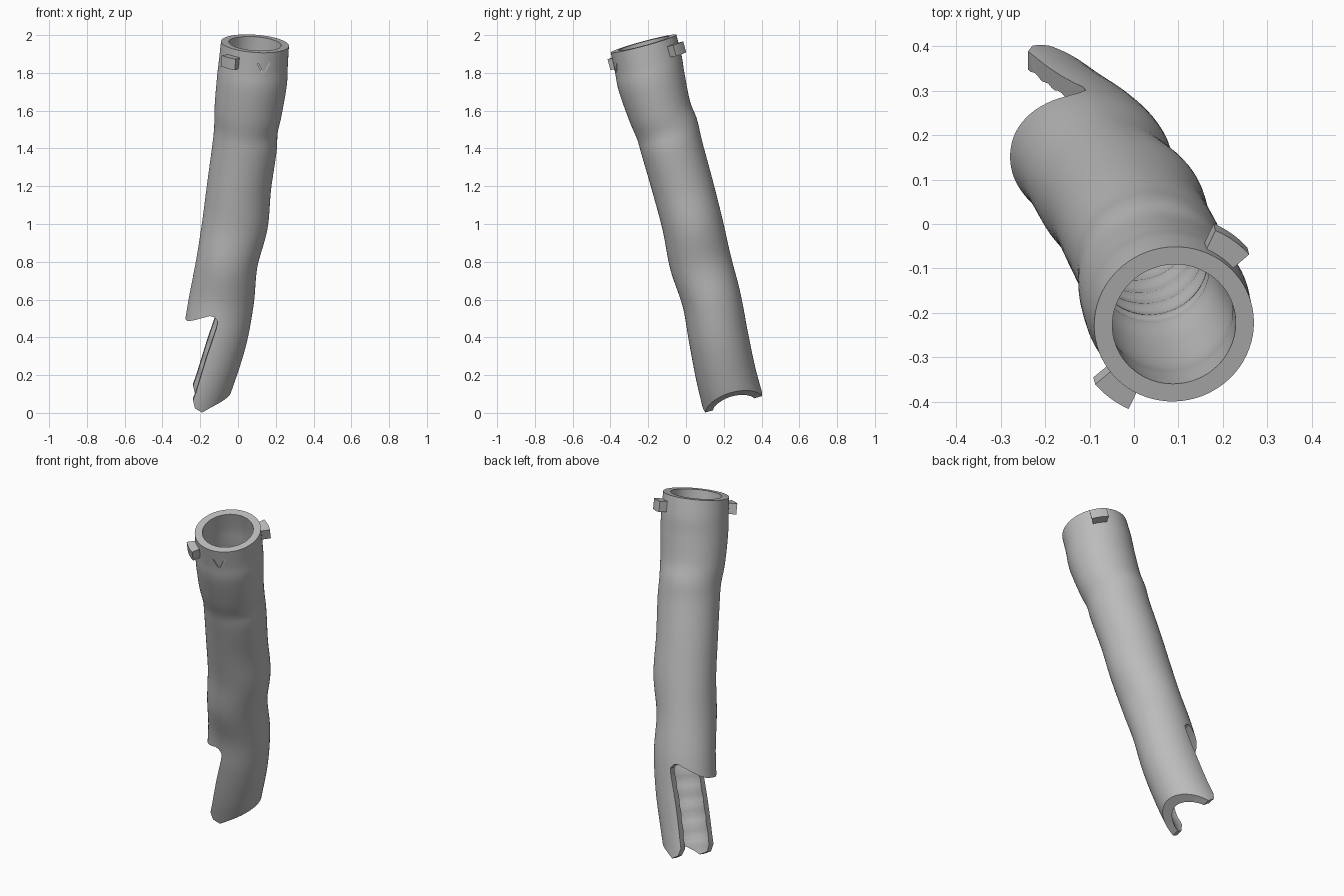
import bpy, bmesh, math
from mathutils import Vector

if "Cube" in bpy.data.objects:
    bpy.data.objects.remove(bpy.data.objects["Cube"])

grey = bpy.data.materials.new("plain_grey")
grey.use_nodes = True
COLOUR = (0.5, 0.5, 0.5, 1)
grey.diffuse_color = COLOUR
grey.node_tree.nodes["Principled BSDF"].inputs["Base Color"].default_value = COLOUR

SIDES = 72
WALL = 0.041
TOP_AXIS = Vector((0.07, -0.26, 0.96)).normalized()

# Centre line and half widths: height, centre x, centre y, half width x, half width y
STATIONS = [
    (-0.2, -0.33, 0.31, 0.17, 0.163), (0, -0.26, 0.263, 0.17, 0.163),
    (0.2, -0.185, 0.212, 0.17, 0.16), (0.4, -0.124, 0.172, 0.172, 0.158),
    (0.6, -0.087, 0.135, 0.172, 0.157), (0.8, -0.058, 0.076, 0.163, 0.164),
    (1, -0.016, 0.034, 0.174, 0.161), (1.2, 0.006, -0.018, 0.17, 0.162),
    (1.4, 0.034, -0.074, 0.171, 0.164), (1.5, 0.042, -0.1, 0.169, 0.167),
    (1.6, 0.054, -0.14, 0.179, 0.169), (1.75, 0.073, -0.182, 0.186, 0.18),
    (1.85, 0.081, -0.2, 0.183, 0.182), (1.955, 0.09, -0.225, 0.18, 0.18),
]


def station(t):
    """Smooth interpolation through the station list."""
    i = min(int(t), len(STATIONS) - 2)
    f = t - i
    a, b, c, d = [STATIONS[max(0, min(len(STATIONS) - 1, i + k))] for k in (-1, 0, 1, 2)]
    return [q + f / 2 * (r - p + f * (2 * p - 5 * q + 4 * r - s + f * (3 * (q - r) + s - p)))
            for p, q, r, s in zip(a, b, c, d)]


def frame(axis):
    u = (Vector((1, 0, 0)) - axis * axis.x).normalized()
    return u, axis.cross(u)


def make_object(name, bm):
    bmesh.ops.recalc_face_normals(bm, faces=bm.faces)
    mesh = bpy.data.meshes.new(name)
    bm.to_mesh(mesh)
    bm.free()
    mesh.materials.append(grey)
    obj = bpy.data.objects.new(name, mesh)
    bpy.context.collection.objects.link(obj)
    return obj


def bridge(bm, loop_a, loop_b):
    n = len(loop_a)
    for k in range(n):
        bm.faces.new((loop_a[k], loop_a[(k + 1) % n], loop_b[(k + 1) % n], loop_b[k]))


def activate(obj):
    bpy.ops.object.select_all(action='DESELECT')
    obj.select_set(True)
    bpy.context.view_layer.objects.active = obj


def cut(obj, cutter):
    cutter.hide_render = True
    mod = obj.modifiers.new("cut", 'BOOLEAN')
    mod.operation, mod.solver, mod.object = 'DIFFERENCE', 'EXACT', cutter
    activate(obj)
    bpy.ops.object.modifier_apply(modifier=mod.name)
    bpy.data.objects.remove(cutter)


def prism(name, points, shift_a, shift_b):
    bm = bmesh.new()
    a, b = [[bm.verts.new(Vector(p) + s) for p in points] for s in (shift_a, shift_b)]
    bridge(bm, a, b)
    bm.faces.new(a)
    bm.faces.new(b)
    return make_object(name, bm)


# Wavy hollow sleeve
STEPS = 8
count = (len(STATIONS) - 1) * STEPS
bm = bmesh.new()
outer, inner = [], []
for i in range(count + 1):
    t = i / STEPS
    z, x, y, rx, ry = station(t)
    ahead, behind = station(min(t + 0.8, len(STATIONS) - 1)), station(max(t - 0.8, 0))
    axis = Vector((ahead[1] - behind[1], ahead[2] - behind[2], ahead[0] - behind[0])).normalized()
    axis = axis.lerp(TOP_AXIS, max(0, min(1, (z - 1.5) / 0.4))).normalized()
    u, v = frame(axis)
    ripple = 0.003 * math.sin(z * 70) if z < 1.5 else 0
    for loops, inset in ((outer, 0), (inner, WALL + ripple)):
        ring = []
        for k in range(SIDES):
            a = math.tau * k / SIDES
            ring.append(bm.verts.new(Vector((x, y, z)) + u * (rx - inset) * math.cos(a)
                                     + v * (ry - inset) * math.sin(a)))
        loops.append(ring)
for loops in (outer, inner):
    for lower, upper in zip(loops, loops[1:]):
        bridge(bm, lower, upper)
bridge(bm, outer[0], inner[0])
bridge(bm, outer[-1], inner[-1])
sleeve = make_object("sleeve", bm)

# Open half channel and slanted lower end, cut with one sideways profile
profile = [(-0.6, 0.5), (-0.27, 0.53), (-0.2, 0.565), (-0.15, 0.585), (-0.125, 0.58),
           (-0.108, 0.555), (-0.115, 0.515), (-0.165, 0.36), (-0.22, 0.17),
           (-0.238, 0.115), (-0.228, 0.07), (-0.19, 0.045), (-0.14, 0.07),
           (-0.09, 0.09), (-0.04, 0.11), (0.2, 0.2), (0.2, -0.6), (-0.6, -0.6)]
across = Vector((0, 1, 0.29))
cut(sleeve, prism("channel_cutter", [(x, 0.25, z) for x, z in profile],
                  across * -0.6, across * 0.6))

# Engraved pointer on the front below the rim
for top_x, low_x in ((0.105, 0.13), (0.165, 0.14)):
    w = 0.003
    marks = [(top_x - w, -0.5, 1.85), (top_x + w, -0.5, 1.85),
             (low_x + w, -0.5, 1.8), (low_x - w, -0.5, 1.8)]
    cut(sleeve, prism("pointer_cutter", marks, Vector(), Vector((0, 0.135, 0))))

activate(sleeve)
bpy.ops.object.shade_smooth_by_angle(angle=math.radians(35))

# Two opposite locking lugs
u, v = frame(TOP_AXIS)
hub = Vector((0.085, -0.208, 1.89))
for name, heading in (("front_lug", 232), ("back_lug", 53)):
    arc = [math.radians(heading) + 0.21 * (k / 4 - 1) for k in range(9)]
    path = [(0.165, a) for a in arc] + [(0.228, a) for a in reversed(arc)]
    points = [hub + r * (u * math.cos(a) + v * math.sin(a)) for r, a in path]
    lug = prism(name, points, TOP_AXIS * -0.03, TOP_AXIS * 0.03)
    activate(lug)
    bpy.ops.object.shade_smooth_by_angle(angle=math.radians(30))
